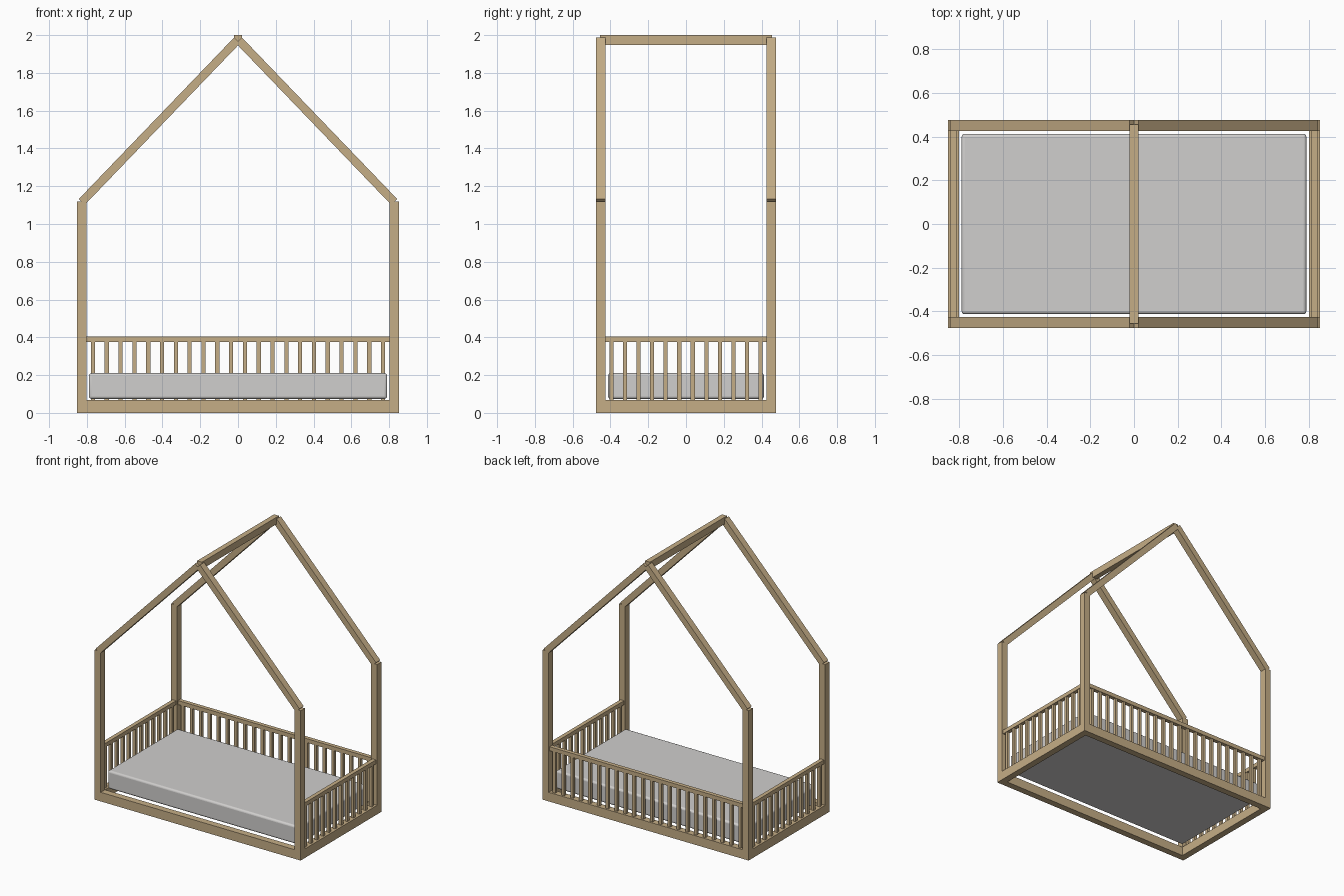
import bpy, math
from mathutils import Vector

cube = bpy.data.objects.get("Cube")
if cube:
    bpy.data.objects.remove(cube, do_unlink=True)


def material(name, rgb):
    m = bpy.data.materials.new(name)
    m.use_nodes = True
    m.diffuse_color = (*rgb, 1)
    m.node_tree.nodes["Principled BSDF"].inputs["Base Color"].default_value = (*rgb, 1)
    return m


wood = material("pale wood", (0.56, 0.42, 0.24))
fabric = material("light grey fabric", (0.63, 0.62, 0.61))


def box(name, centre, size, mat=wood, tilt=0):
    bpy.ops.mesh.primitive_cube_add(size=1, location=centre)
    ob = bpy.context.object
    ob.name = name
    ob.scale = size
    bpy.ops.object.transform_apply(location=False, rotation=False, scale=True)
    ob.rotation_euler.y = tilt
    ob.data.materials.append(mat)
    return ob


W, D, T = 0.852, 0.477, 0.05       # half width, half depth, timber thickness
PX, PY = W - T / 2, D - T / 2      # post centre lines
POST_H, BASE_H = 1.12, 0.068
RAIL_Z, RAIL_H, RAIL_T = 0.39, 0.03, 0.03
SLAT = 0.022

# Corner posts and sloping rafters
outer, apex = Vector((0.843, 0, 1.132)), Vector((0.02, 0, 1.988))
along = apex - outer
normal = Vector((along.z, 0, -along.x)).normalized()
RAFTER = 0.044
mid = (outer + apex) / 2 - normal * RAFTER / 2
slope = math.atan2(along.z, -along.x)
for sx, side in ((1, "left"), (-1, "right")):
    for sy, end in ((-1, "front"), (1, "back")):
        box(f"{end}_{side}_post", (sx * PX, sy * PY, POST_H / 2), (T, T, POST_H))
        box(f"{end}_{side}_rafter", (sx * mid.x, sy * PY, mid.z),
            (along.length, T, RAFTER), tilt=sx * slope)

# Ridge beam
box("ridge_beam", (0, 0, 1.974), (0.04, 0.91, 0.052))

# Base frame between the posts
for sy, end in ((-1, "front"), (1, "back")):
    box(f"{end}_base_rail", (0, sy * PY, BASE_H / 2), (2 * (W - T), T, BASE_H))
for sx, side in ((1, "left"), (-1, "right")):
    box(f"{side}_base_rail", (sx * PX, 0, BASE_H / 2), (T, 2 * (D - T), BASE_H))

# Guard rails with slats on the back and both ends; the front stays open
slat_h = RAIL_Z - RAIL_H / 2 - BASE_H
slat_z = BASE_H + slat_h / 2
box("back_guard_rail", (0, PY, RAIL_Z), (2 * (W - T), RAIL_T, RAIL_H))
for i in range(22):
    box(f"back_slat_{i + 1}", (-0.768 + i * 1.536 / 21, PY, slat_z), (SLAT, SLAT, slat_h))
for sx, side in ((1, "left"), (-1, "right")):
    box(f"{side}_guard_rail", (sx * PX, 0, RAIL_Z), (RAIL_T, 2 * (D - T), RAIL_H))
    for i in range(12):
        box(f"{side}_slat_{i + 1}", (sx * PX, -0.395 + i * 0.79 / 11, slat_z),
            (SLAT, SLAT, slat_h))

# Mattress with softened edges
mattress = box("mattress", (0, 0, 0.142), (1.58, 0.826, 0.136), fabric)
bevel = mattress.modifiers.new("soft edges", "BEVEL")
bevel.width = 0.014
bevel.segments = 3
bpy.ops.object.shade_smooth_by_angle(angle=math.radians(40))
